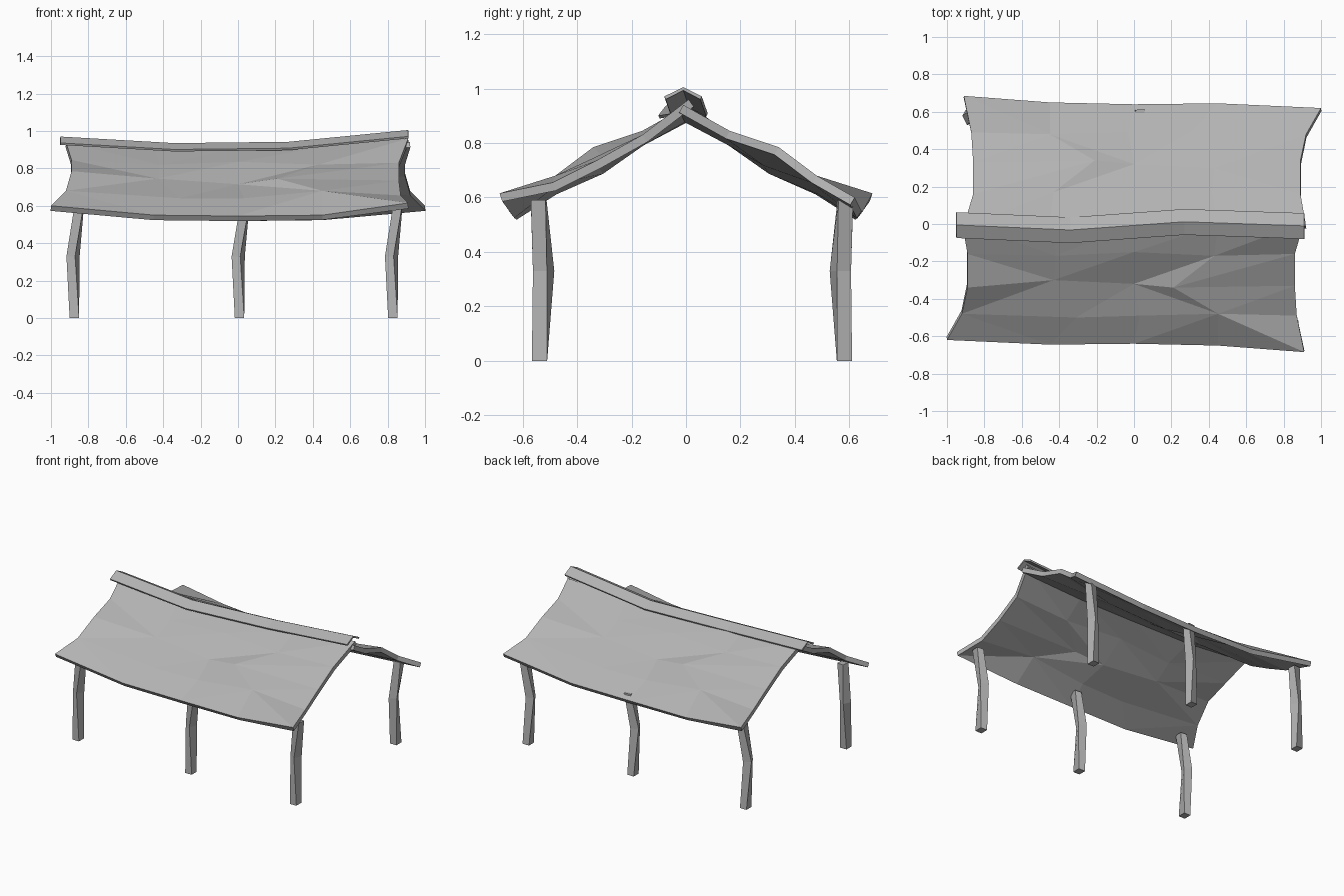
import bpy
import math
from mathutils import Matrix

if "Cube" in bpy.data.objects:
    bpy.data.objects.remove(bpy.data.objects["Cube"])

# Mid grey shared by all parts
grey = bpy.data.materials.new("grey")
grey.diffuse_color = (.45, .45, .45, 1)
grey.use_nodes = True
grey.node_tree.nodes["Principled BSDF"].inputs["Base Color"].default_value = grey.diffuse_color


def make_object(name, verts, faces):
    mesh = bpy.data.meshes.new(name)
    mesh.from_pydata(verts, [], faces)
    mesh.update()
    mesh.materials.append(grey)
    obj = bpy.data.objects.new(name, mesh)
    bpy.context.collection.objects.link(obj)
    return obj


def grid_object(name, rows, thickness, diagonals=None):
    """Skin rows of points and thicken the sheet downwards.
    Diagonals: one string per band, '/' or '\\' for each quad."""
    n = len(rows[0])
    verts = [p for row in rows for p in row]
    faces = []
    for r in range(len(rows) - 1):
        for c in range(n - 1):
            a, b = r * n + c, r * n + c + 1
            d, e = b + n, a + n
            if diagonals is None:
                faces.append((a, b, d, e))
            elif diagonals[r][c] == "/":
                faces += [(a, b, d), (a, d, e)]
            else:
                faces += [(a, b, e), (b, d, e)]
    obj = make_object(name, verts, faces)
    mod = obj.modifiers.new("thickness", 'SOLIDIFY')
    mod.thickness = thickness
    mod.offset = -1
    return obj


# Warped roof panel: rows run from eave to ridge, left to right
panel = [
    [(-1.0, -.62, .60), (-.45, -.645, .55), (0, -.64, .545), (.45, -.65, .55), (.91, -.685, .615)],
    [(-.92, -.48, .68), (-.31, -.50, .64), (.03, -.49, .64), (.45, -.48, .68), (.87, -.49, .655)],
    [(-.89, -.34, .785), (-.43, -.30, .745), (0, -.32, .715), (.21, -.34, .745), (.86, -.33, .735)],
    [(-.89, -.16, .845), (-.42, -.17, .82), (0, -.15, .835), (.43, -.17, .82), (.86, -.16, .83)],
    [(-.92, .01, .94), (-.45, .0, .91), (0, .0, .91), (.45, .0, .915), (.91, .01, .96)],
]
diagonals = ["\\\\/\\", "//\\/", "\\///", "\\///"]
for name, angle in (("front_roof_panel", 0), ("back_roof_panel", math.pi)):
    roof = grid_object(name, panel, .032, diagonals)
    roof.matrix_world = Matrix.Rotation(angle, 4, 'Z')

# Sagging ridge cap with a thin V section
path = [(-.95, -.005, .97), (-.34, -.032, .935), (.27, .012, .942), (.91, -.01, 1.005)]
section = [(-.07, -.034), (0, 0), (.068, -.034)]
grid_object("ridge_cap", [[(x, y + dy, z + dz) for x, y, z in path]
                          for dy, dz in section], .012)


# Bent posts: square section twisted at the knee
def post(name, x, y, side, top):
    rings = [(0, 0, 0, .056, 0), (-.007, .015, .33, .058, -28), (.025, -.003, top, .054, -4)]
    verts = []
    for dx, dy, z, w, twist in rings:
        for i in range(4):
            a = math.radians(45 + 90 * i + twist)
            r = w / math.sqrt(2)
            verts.append((x + dx + r * math.cos(a) * .9,
                          y + side * (dy + r * math.sin(a)), z))
    faces = [(3, 2, 1, 0), (8, 9, 10, 11)]
    for k in (0, 4):
        for i in range(4):
            j = (i + 1) % 4
            faces.append((k + i, k + j, k + 4 + j, k + 4 + i))
    if side < 0:
        faces = [f[::-1] for f in faces]
    make_object(name, verts, faces)


for label, x, top in (("left", -.875, .59), ("middle", .008, .575), ("right", .828, .59)):
    post("front_post_" + label, x, -.538, 1, top)
    post("back_post_" + label, x, .582, -1, top)
